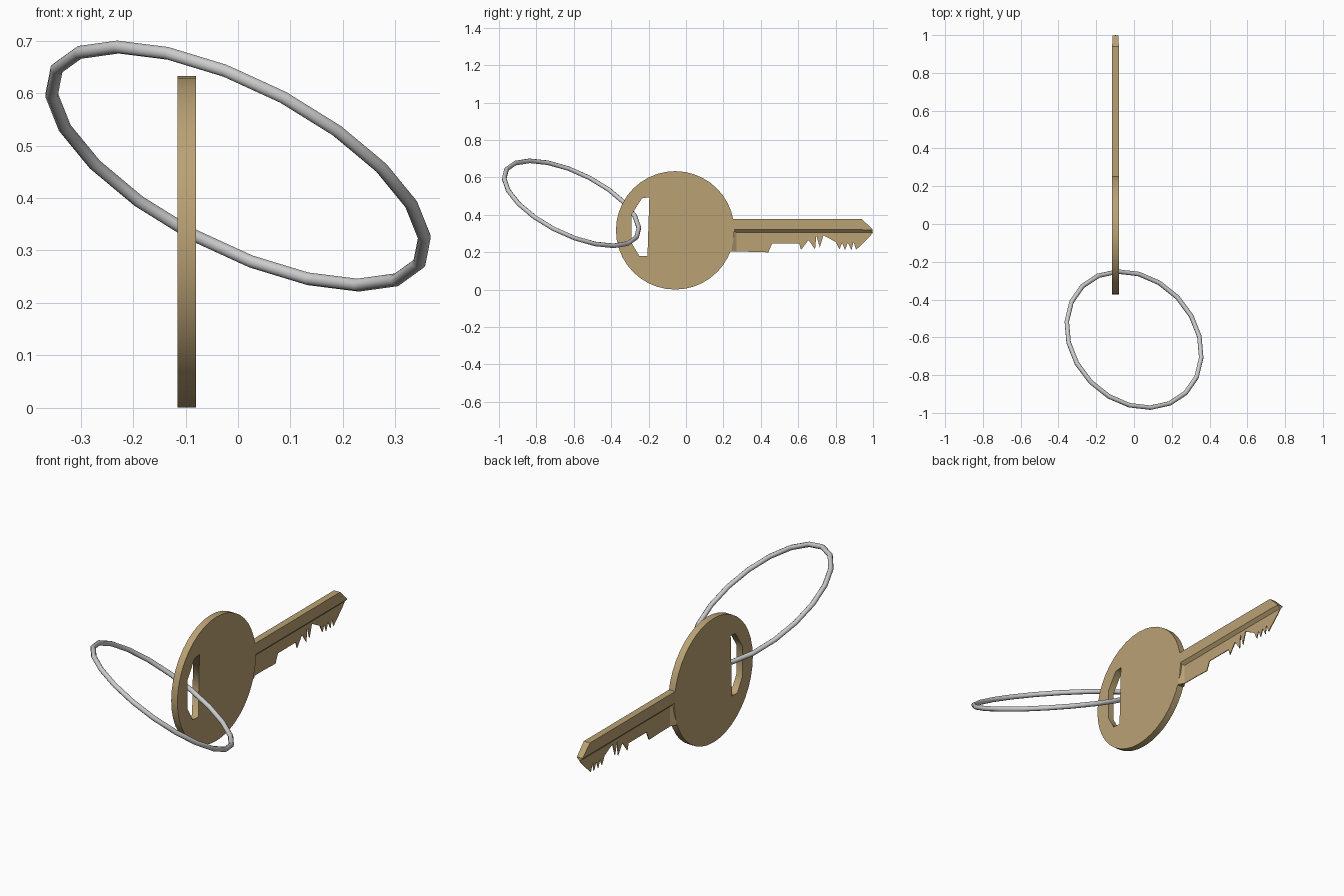
import bpy, bmesh, math
from mathutils import Matrix, Vector

if "Cube" in bpy.data.objects:
    bpy.data.objects.remove(bpy.data.objects["Cube"])

KEY_X, HALF, THIN = -0.098, 0.0175, 0.002

brass = bpy.data.materials.new("brass")
brass.diffuse_color = (0.49, 0.36, 0.175, 1)
brass.use_nodes = True
brass.node_tree.nodes["Principled BSDF"].inputs["Base Color"].default_value = brass.diffuse_color


def add(name, mesh):
    obj = bpy.data.objects.new(name, mesh)
    bpy.context.collection.objects.link(obj)
    mesh.materials.append(brass)
    return obj


def flat_plate(name, loops, half):
    """Extrude (y, z) outlines along x; inner loops become holes."""
    curve = bpy.data.curves.new(name, 'CURVE')
    curve.dimensions, curve.fill_mode, curve.extrude = '2D', 'BOTH', half
    for pts in loops:
        s = curve.splines.new('POLY')
        s.points.add(len(pts) - 1)
        for p, (y, z) in zip(s.points, pts):
            p.co = (y, z, 0, 1)
        s.use_cyclic_u = True
    tmp = bpy.data.objects.new(name + "_outline", curve)
    mesh = bpy.data.meshes.new_from_object(tmp)
    bpy.data.objects.remove(tmp)
    mesh.transform(Matrix(((0, 0, 1, KEY_X), (1, 0, 0, 0), (0, 1, 0, 0), (0, 0, 0, 1))))
    mesh.materials.clear()
    return add(name, mesh)


def loft(name, sections):
    """Sections are (y, [(half width, z), ...]) mirrored across the key plane."""
    bm = bmesh.new()
    rings = []
    for y, side in sections:
        prof = side + [(-x, z) for x, z in reversed(side)]
        rings.append([bm.verts.new((KEY_X + x, y, z)) for x, z in prof])
    n = len(rings[0])
    for a, b in zip(rings, rings[1:]):
        for i in range(n):
            j = (i + 1) % n
            bm.faces.new((a[i], a[j], b[j], b[i]))
    bm.faces.new(rings[0])
    bm.faces.new(rings[-1])
    bmesh.ops.recalc_face_normals(bm, faces=bm.faces)
    mesh = bpy.data.meshes.new(name)
    bm.to_mesh(mesh)
    bm.free()
    return add(name, mesh)


# Round bow with the D-shaped hole
N = 40
disc = [(-0.058 + 0.3165 * math.cos(2 * math.pi * i / N),
         0.3165 + 0.3165 * math.sin(2 * math.pi * i / N)) for i in range(N)]
hole = [(-0.206, 0.178), (-0.196, 0.493), (-0.235, 0.488), (-0.292, 0.40),
        (-0.292, 0.25), (-0.25, 0.18)]
flat_plate("key_bow", [disc, hole], HALF)

# Thick upper spine of the blade, stepping down to the thin half
spine = [(HALF, 0.378), (HALF, 0.32), (THIN, 0.304)]
tip = [(0.016, 0.3205), (0.016, 0.318), (THIN, 0.304)]
loft("blade_spine", [(0.235, spine), (0.94, spine), (0.998, tip)])

# Thin lower blade with the cut teeth
teeth = [(0.605, 0.245), (0.615, 0.212), (0.655, 0.265), (0.69, 0.215), (0.697, 0.29),
         (0.715, 0.225), (0.735, 0.29), (0.80, 0.255), (0.82, 0.215), (0.835, 0.25),
         (0.85, 0.21), (0.865, 0.25), (0.885, 0.21), (0.895, 0.255), (0.91, 0.213),
         (0.98, 0.28), (1.0, 0.305)]
flat_plate("blade_teeth", [[(0.225, 0.312), (0.225, 0.203), (0.35, 0.202), (0.44, 0.199),
                            (0.46, 0.245)] + teeth + [(0.985, 0.312)]], THIN)

# Sloped shoulder between bow and thin blade
loft("blade_shoulder", [(0.225, [(HALF, 0.32), (HALF, 0.203)]),
                        (0.245, [(HALF, 0.32), (HALF, 0.203)]),
                        (0.27, [(THIN, 0.32), (THIN, 0.203)])])

# Tilted ring through the hole
u = Vector((-0.23, -0.225, 0.228)).normalized()
n = u.cross(Vector((0.26, -0.295, 0.01))).normalized()
v = n.cross(u)
bpy.ops.mesh.primitive_torus_add(major_segments=20, minor_segments=8,
                                 major_radius=0.393, minor_radius=0.0125)
ring = bpy.context.object
ring.name = "key_ring"
rot = Matrix((u, v, n)).transposed().to_4x4()
ring.matrix_world = Matrix.Translation((0, -0.612, 0.461)) @ rot
bpy.ops.object.shade_smooth_by_angle(angle=math.radians(50))
